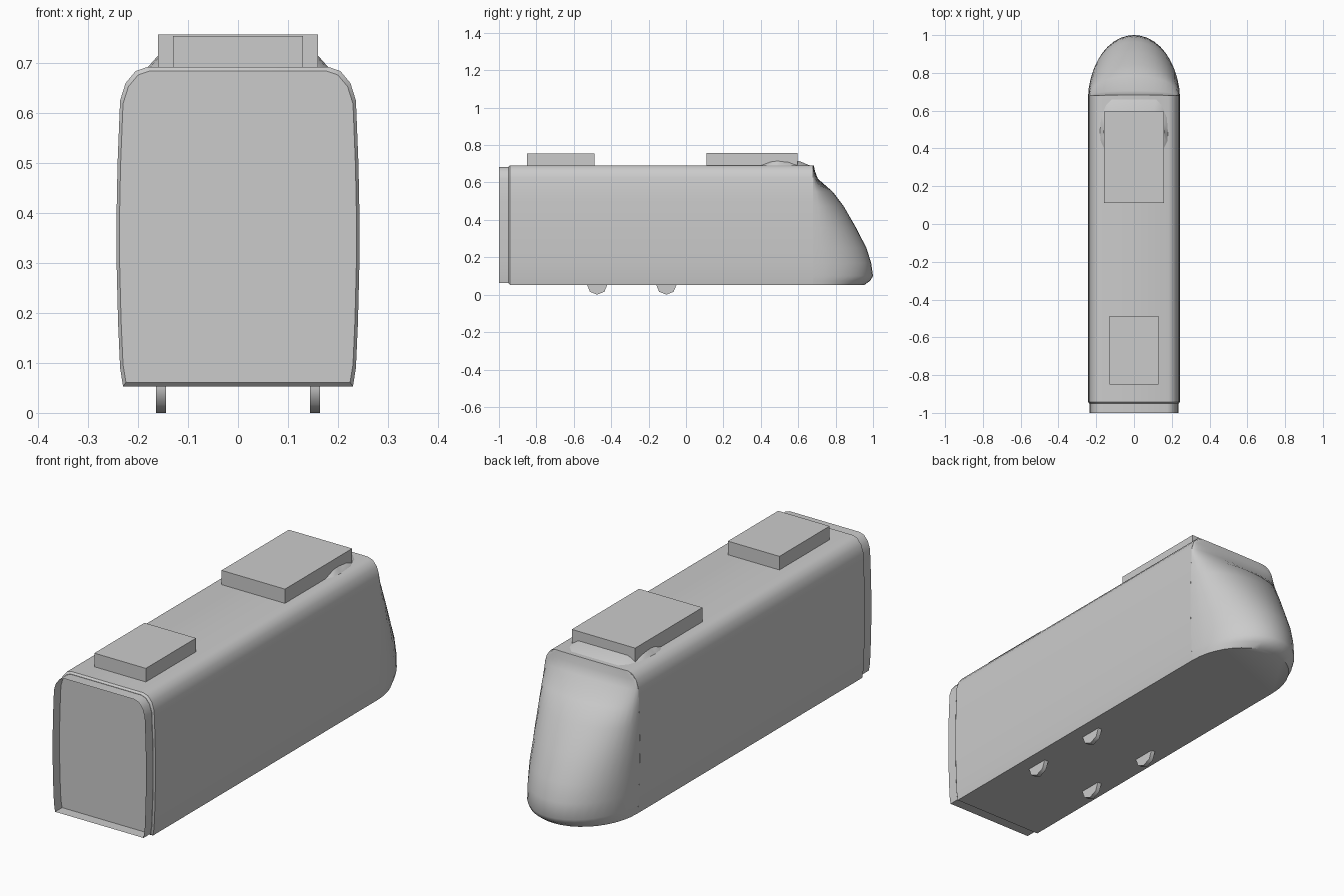
import bpy, bmesh, math

if "Cube" in bpy.data.objects:
    bpy.data.objects.remove(bpy.data.objects["Cube"], do_unlink=True)

grey = bpy.data.materials.new("plain grey")
grey.use_nodes = True
COLOUR = (0.6, 0.6, 0.6, 1)
grey.diffuse_color = COLOUR
grey.node_tree.nodes["Principled BSDF"].inputs["Base Color"].default_value = COLOUR

# Half cross-section of the car body, floor to roof
SIDE = [(.230, .053), (.236, .09), (.240, .18), (.243, .3), (.243, .4), (.241, .5),
        (.236, .625), (.225, .66), (.205, .684), (.182, .692)]
NOSE_START = .68


def finish(name, bm, smooth=None, recalc=True):
    if recalc:
        bmesh.ops.recalc_face_normals(bm, faces=bm.faces)
    mesh = bpy.data.meshes.new(name)
    bm.to_mesh(mesh)
    bm.free()
    mesh.materials.append(grey)
    obj = bpy.data.objects.new(name, mesh)
    bpy.context.collection.objects.link(obj)
    if smooth:
        bpy.ops.object.select_all(action='DESELECT')
        obj.select_set(True)
        bpy.context.view_layer.objects.active = obj
        bpy.ops.object.shade_smooth_by_angle(angle=math.radians(smooth))
    return obj


def loft(name, rings, closed=True, caps=(), smooth=None, recalc=True):
    bm = bmesh.new()
    rows = [[bm.verts.new(p) for p in ring] for ring in rings]
    n = len(rows[0])
    for a, b in zip(rows, rows[1:]):
        for i in range(n if closed else n - 1):
            j = (i + 1) % n
            bm.faces.new((a[i], a[j], b[j], b[i]))
    for c in caps:
        bm.faces.new(rows[c])
    return finish(name, bm, smooth, recalc)


def section(y, scale=1.0):
    mid = .3725
    half = [(x * scale, mid + (z - mid) * scale) for x, z in SIDE]
    return [(x, y, z) for x, z in half] + [(-x, y, z) for x, z in reversed(half)]


def box(name, x, y0, y1, z0, z1):
    ring = [(-x, y0), (x, y0), (x, y1), (-x, y1)]
    loft(name, [[(a, b, z) for a, b in ring] for z in (z0, z1)], caps=(0, -1))


def half_width(z):
    for (x0, z0), (x1, z1) in zip(SIDE, SIDE[1:]):
        if z <= z1:
            return x0 + (x1 - x0) * max(0, z - z0) / (z1 - z0)
    return SIDE[-1][0]


# Main body shell with a slightly chamfered rear end
loft("car_body", [section(-.95, .975), section(-.942), section(NOSE_START)],
     caps=(0, -1), smooth=35)

# Open gangway collar whose faces look inward
loft("gangway_collar", [section(-1, .97), section(-.95, .97)], smooth=35, recalc=False)

# Rounded, raked nose: one half-ellipse per height
NOSE = [(.053, .955), (.075, .985), (.1, 1.0), (.17, .99), (.25, .965), (.36, .908),
        (.47, .845), (.55, .785), (.62, .705), (.66, .69), (.692, .683)]
STEPS = 20
rings = []
for z, tip in NOSE:
    arc = [math.pi * i / STEPS for i in range(STEPS + 1)]
    rings.append([(half_width(z) * math.cos(t),
                   NOSE_START + (tip - NOSE_START) * math.sin(t), z) for t in arc])
loft("nose", rings, closed=False, caps=(0, -1), smooth=40)

# Roof equipment
box("front_roof_unit", .16, .11, .595, .685, .757)
box("rear_roof_unit", .13, -.85, -.488, .685, .754)

# Low fairing under the front roof unit
HALF = [(.155, .38), (.180, .43), (.185, .48), (.178, .57), (.15, .64), (.12, .672)]
base = HALF + [(-x, y) for x, y in reversed(HALF)]
loft("roof_fairing",
     [[(x, y, .687) for x, y in base],
      [(x * .87, .5 + (y - .5) * .62, .714) for x, y in base]],
     caps=(0, -1), smooth=40)

# Eight-sided wheels, half sunk in the floor
for side, x in (("left", .154), ("right", -.154)):
    for end, y in (("front", -.105), ("rear", -.475)):
        turns = [math.tau * i / 8 for i in range(8)]
        loft(f"{end}_{side}_wheel",
             [[(x + d, y + .055 * math.cos(t), .055 + .055 * math.sin(t)) for t in turns]
              for d in (-.01, .01)], caps=(0, -1), smooth=60)
